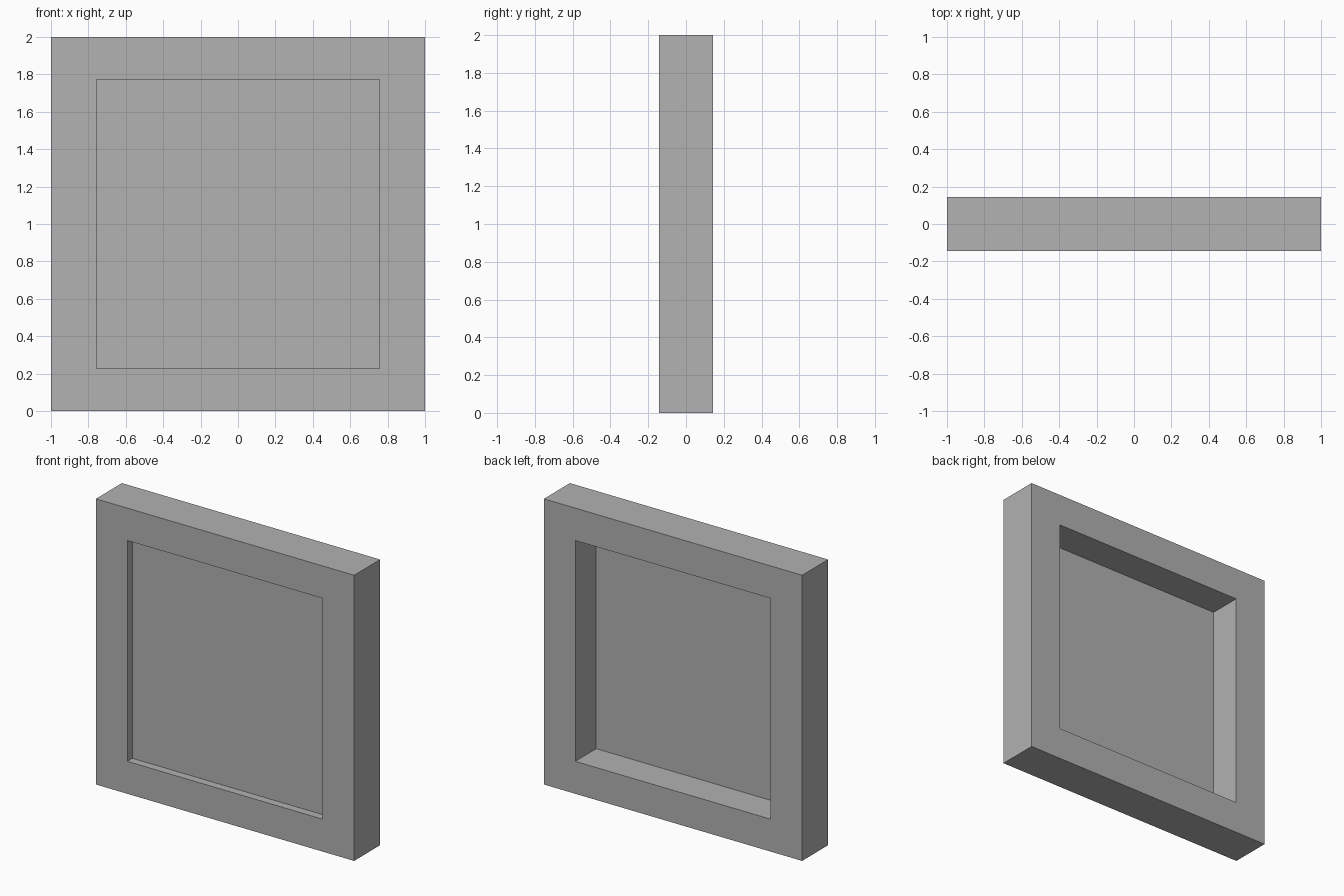
import bpy
import bmesh

cube = bpy.data.objects.get("Cube")
if cube:
    bpy.data.objects.remove(cube, do_unlink=True)

HALF_DEPTH = 0.144
OUTER = 1.0             # half size of the frame
OPEN_X, OPEN_Z = 0.757, 0.773   # half size of the opening
PANE_Y = -0.088

grey = bpy.data.materials.new("plain grey")
grey.use_nodes = True
colour = (0.445, 0.445, 0.445, 1)
grey.diffuse_color = colour
grey.node_tree.nodes["Principled BSDF"].inputs["Base Color"].default_value = colour


def rectangle(bm, half_x, half_z, y):
    """Four corner vertices of an upright rectangle centred at mid height."""
    signs = ((-1, -1), (1, -1), (1, 1), (-1, 1))
    return [bm.verts.new((sx * half_x, y, OUTER + sz * half_z)) for sx, sz in signs]


def add_object(name, bm):
    mesh = bpy.data.meshes.new(name)
    bm.to_mesh(mesh)
    bm.free()
    mesh.materials.append(grey)
    obj = bpy.data.objects.new(name, mesh)
    bpy.context.collection.objects.link(obj)
    return obj


# Frame: four rings of corners bridged into a closed square tube
bm = bmesh.new()
rings = [rectangle(bm, OUTER, OUTER, -HALF_DEPTH),
         rectangle(bm, OUTER, OUTER, HALF_DEPTH),
         rectangle(bm, OPEN_X, OPEN_Z, HALF_DEPTH),
         rectangle(bm, OPEN_X, OPEN_Z, -HALF_DEPTH)]
for i, ring in enumerate(rings):
    following = rings[(i + 1) % len(rings)]
    for j in range(4):
        k = (j + 1) % 4
        bm.faces.new((ring[j], ring[k], following[k], following[j]))
bmesh.ops.recalc_face_normals(bm, faces=bm.faces)
add_object("window_frame", bm)

# Pane: a thin sheet set just behind the front of the frame
bm = bmesh.new()
bm.faces.new(rectangle(bm, OPEN_X, OPEN_Z, PANE_Y))
add_object("window_pane", bm)
